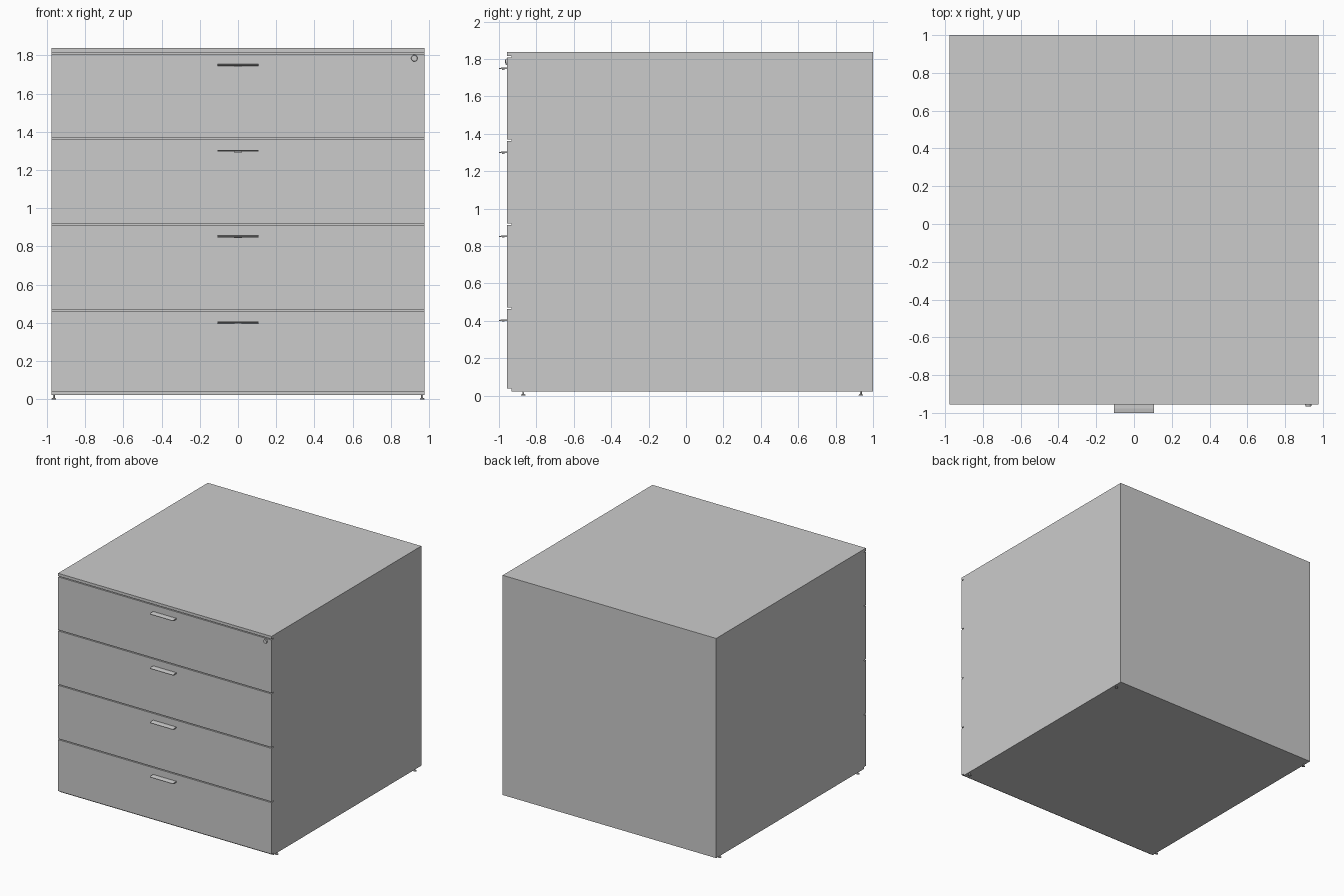
import bpy, bmesh
from math import pi
from mathutils import Matrix

if "Cube" in bpy.data.objects:
    bpy.data.objects.remove(bpy.data.objects["Cube"])


def finish(name, bm):
    bmesh.ops.recalc_face_normals(bm, faces=bm.faces)
    me = bpy.data.meshes.new(name)
    bm.to_mesh(me)
    bm.free()
    ob = bpy.data.objects.new(name, me)
    bpy.context.collection.objects.link(ob)
    return ob


def box(name, x0, x1, y0, y1, z0, z1):
    bm = bmesh.new()
    m = (Matrix.Translation(((x0 + x1) / 2, (y0 + y1) / 2, (z0 + z1) / 2))
         @ Matrix.Diagonal((x1 - x0, y1 - y0, z1 - z0, 1)))
    bmesh.ops.create_cube(bm, size=1, matrix=m)
    return finish(name, bm)


def prism_x(name, profile, x0, x1):
    """Extrude a (y, z) profile along x."""
    bm = bmesh.new()
    f = bm.faces.new([bm.verts.new((x0, y, z)) for y, z in profile])
    r = bmesh.ops.extrude_face_region(bm, geom=[f])
    verts = [v for v in r["geom"] if isinstance(v, bmesh.types.BMVert)]
    bmesh.ops.translate(bm, verts=verts, vec=(x1 - x0, 0, 0))
    return finish(name, bm)


def add_cone(bm, r1, r2, depth, m, seg=24):
    bmesh.ops.create_cone(bm, cap_ends=True, segments=seg, radius1=r1,
                          radius2=r2, depth=depth, matrix=m)


def smooth(ob):
    bpy.ops.object.select_all(action='DESELECT')
    ob.select_set(True)
    bpy.context.view_layer.objects.active = ob
    bpy.ops.object.shade_smooth_by_angle()


W, FRONT, INNER, BACK = 0.976, -0.956, -0.933, 1.0

# Cabinet body and top panel
box("cabinet_body", -W, W, INNER, BACK, 0.022, 1.815)
box("top_panel", -W, W, FRONT, BACK, 1.815, 1.838)

# Drawer fronts, each with a tapered pull
edges = [0.038, 0.467, 0.916, 1.366, 1.812]
for i in range(4):
    n = i + 1
    box(f"drawer_front_{n}", -W, W, FRONT, INNER,
        edges[i] + (0.004 if i else 0), edges[n] - 0.004)
    z = 0.403 + 0.449 * i
    profile = [(-1.0, -0.003), (-1.0, 0.001), (-0.977, 0.005),
               (FRONT, 0.005), (FRONT, -0.005), (-0.975, -0.005)]
    prism_x(f"drawer_handle_{n}", [(y, z + dz) for y, dz in profile],
            -0.106, 0.106)
    box(f"handle_grip_{n}", -0.02, 0.02, -0.985, -0.97, z - 0.008, z - 0.003)

# Lock cylinder with keyhole slot
turn = Matrix.Rotation(pi / 2, 4, 'X')
bm = bmesh.new()
add_cone(bm, 0.017, 0.015, 0.010, Matrix.Translation((0.923, -0.961, 1.785)) @ turn)
smooth(finish("lock", bm))
box("key_slot", 0.921, 0.925, -0.967, -0.965, 1.777, 1.793)

# Levelling feet: disc, taper and stem
for sx, side in ((-1, "left"), (1, "right")):
    for y, end in ((-0.87, "front"), (0.935, "back")):
        bm = bmesh.new()
        for r1, r2, z0, z1 in ((0.012, 0.012, 0, 0.004),
                               (0.012, 0.005, 0.004, 0.008),
                               (0.005, 0.005, 0.008, 0.022)):
            add_cone(bm, r1, r2, z1 - z0,
                     Matrix.Translation((sx * 0.964, y, (z0 + z1) / 2)))
        smooth(finish(f"foot_{end}_{side}", bm))
